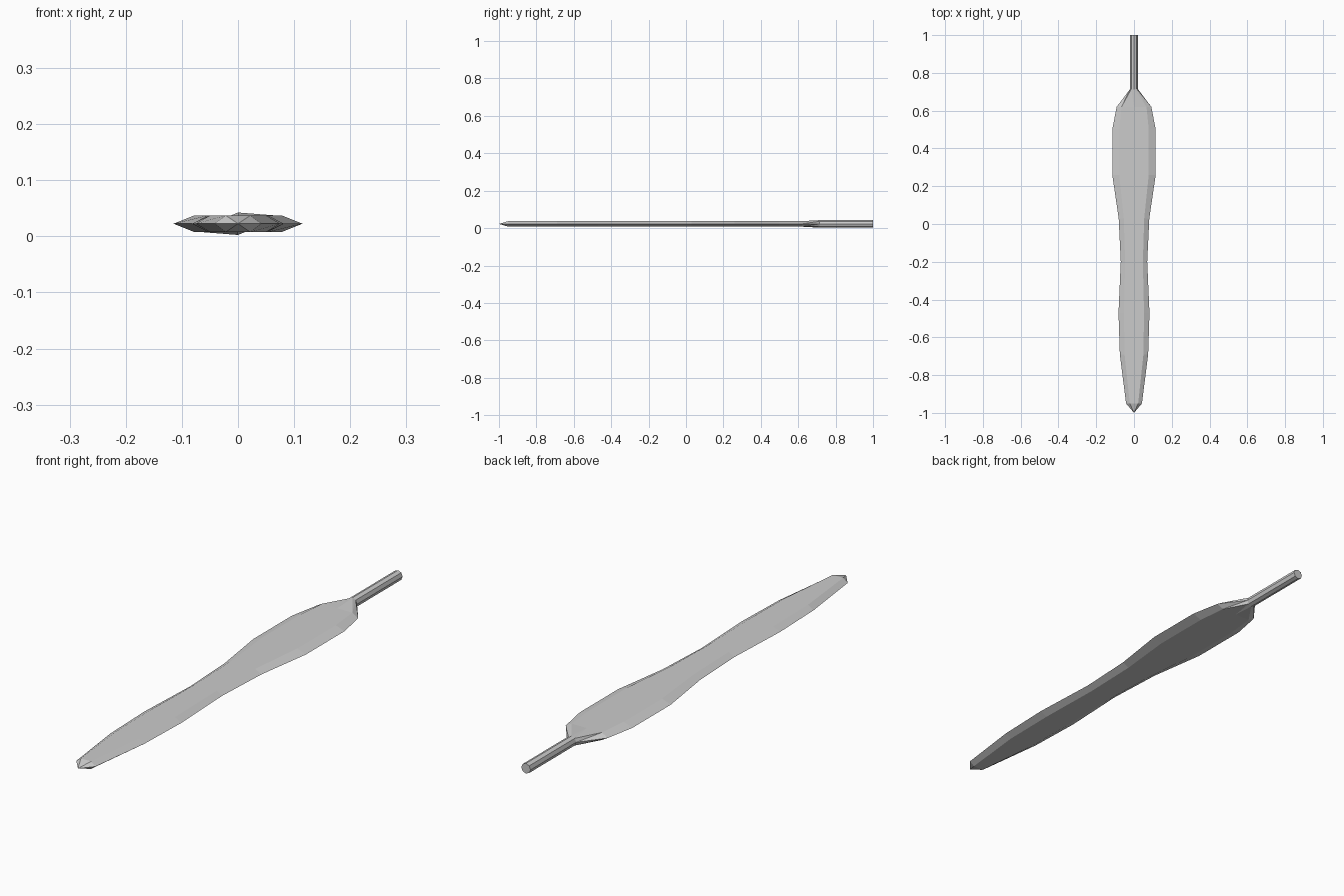
import bpy, bmesh
from math import sin, cos, pi

if "Cube" in bpy.data.objects:
    bpy.data.objects.remove(bpy.data.objects["Cube"])

Z = 0.0225   # mid-plane height
H = 0.0148   # half thickness of the blade
R = 0.02     # handle radius

# Blade stations: y, half width of sharp edge, half width of flat face
stations = [(-0.95, 0.042, 0.022), (-0.69, 0.075, 0.050), (-0.47, 0.082, 0.053),
            (-0.20, 0.070, 0.047), (0.03, 0.081, 0.054), (0.26, 0.115, 0.078),
            (0.50, 0.115, 0.078), (0.62, 0.092, 0.066)]

bm = bmesh.new()


def blade_ring(y, e, f):
    pts = [(e, 0), (f, H), (0, H), (-f, H), (-e, 0), (-f, -H), (0, -H), (f, -H)]
    return [bm.verts.new((x, y, Z + z)) for x, z in pts]


def round_ring(y):
    return [bm.verts.new((R * cos(i * pi / 4), y, Z + R * sin(i * pi / 4))) for i in range(8)]


rings = [blade_ring(*s) for s in stations] + [round_ring(0.715), round_ring(1.0)]
neck = len(stations) - 1

# Skin the rings; the neck is split along one diagonal
for k, (a, b) in enumerate(zip(rings, rings[1:])):
    for i in range(8):
        j = (i + 1) % 8
        if k == neck:
            bm.faces.new((a[i], a[j], b[j]))
            bm.faces.new((a[i], b[j], b[i]))
        else:
            bm.faces.new((a[i], a[j], b[j], b[i]))

# Pointed tip and flat handle end
tip = bm.verts.new((0, -1.0, Z))
for i in range(8):
    bm.faces.new((tip, rings[0][(i + 1) % 8], rings[0][i]))
bm.faces.new(rings[-1])
bmesh.ops.recalc_face_normals(bm, faces=bm.faces)

mesh = bpy.data.meshes.new("blade_with_handle")
bm.to_mesh(mesh)
bm.free()
bpy.context.collection.objects.link(bpy.data.objects.new("blade_with_handle", mesh))
